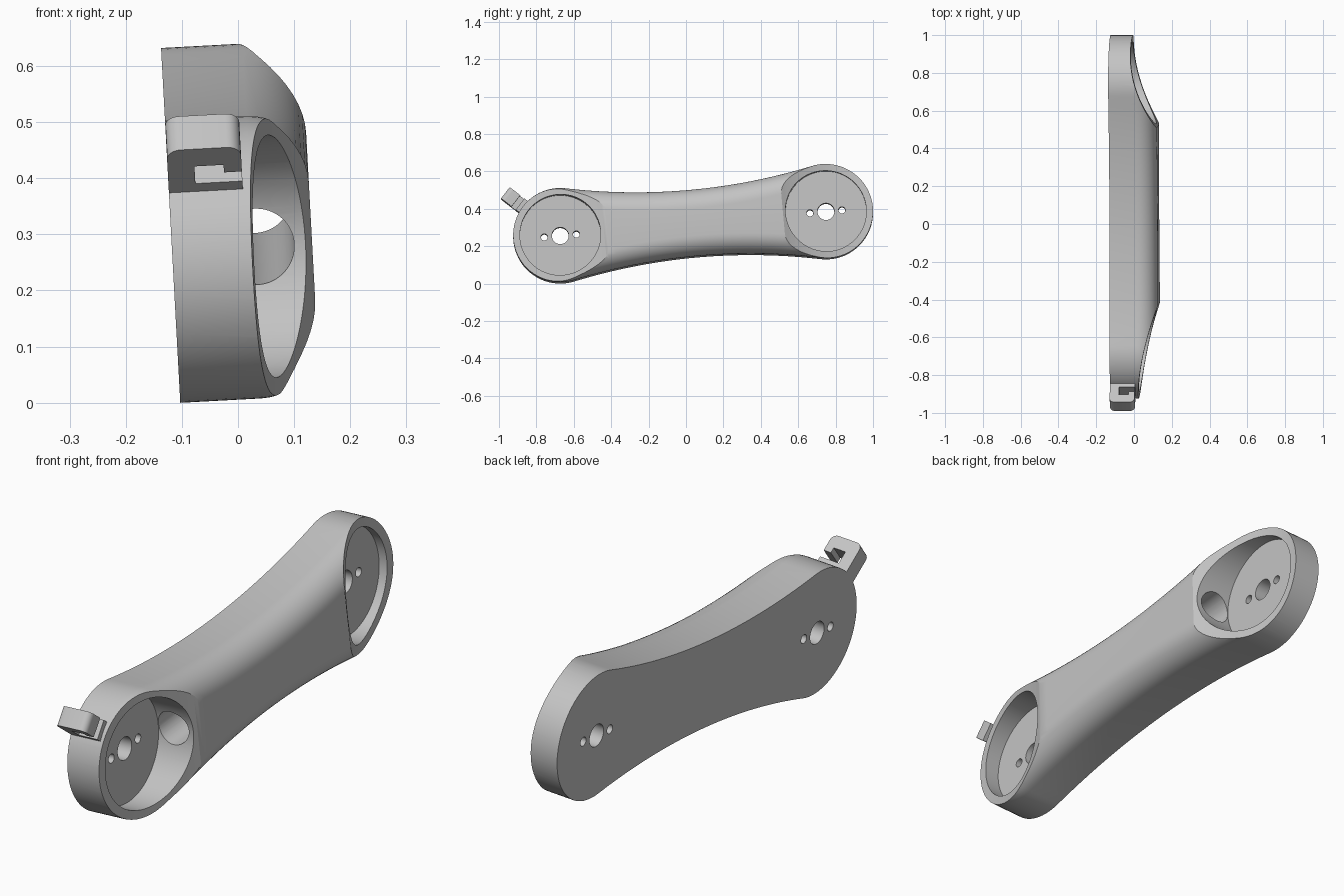
import bpy, bmesh, math
from mathutils import Matrix, Vector

cube = bpy.data.objects.get("Cube")
if cube:
    bpy.data.objects.remove(cube)

# Local frame: x = thickness from the flat back, y = along the arm, z = across it
HALF = 0.713        # arm centre to hub centre
HUB = 0.252         # hub radius
WAIST = 0.178       # half width at the middle
DEPTH = 0.25        # full thickness
FILLET = 0.105
FLOOR = 0.08        # pocket floor height
PLACE = (Matrix.Translation((-0.12, 0.038, 0.316))
         @ Matrix.Rotation(math.radians(-3.1), 4, 'Y')
         @ Matrix.Rotation(math.radians(5.2), 4, 'X'))

grey = bpy.data.materials.new("light_grey")
grey.use_nodes = True
colour = (0.55, 0.55, 0.55, 1)
grey.diffuse_color = colour
grey.node_tree.nodes["Principled BSDF"].inputs["Base Color"].default_value = colour


def make_object(name, bm, matrix=PLACE):
    bmesh.ops.recalc_face_normals(bm, faces=bm.faces)
    mesh = bpy.data.meshes.new(name)
    bm.to_mesh(mesh)
    bm.free()
    mesh.materials.append(grey)
    obj = bpy.data.objects.new(name, mesh)
    obj.matrix_world = matrix
    bpy.context.collection.objects.link(obj)
    return obj


def loft(rings):
    """Skin a stack of equal rings and cap both ends."""
    bm = bmesh.new()
    loops = [[bm.verts.new(p) for p in ring] for ring in rings]
    for a, b in zip(loops, loops[1:]):
        for i in range(len(a)):
            j = (i + 1) % len(a)
            bm.faces.new((a[i], a[j], b[j], b[i]))
    bm.faces.new(loops[0])
    bm.faces.new(loops[-1])
    return bm


def cylinder(start, end, radius, segments=64):
    start, end = Vector(start), Vector(end)
    axis = end - start
    matrix = Matrix.Translation((start + end) / 2) @ axis.to_track_quat('Z', 'Y').to_matrix().to_4x4()
    bm = bmesh.new()
    bmesh.ops.create_cone(bm, cap_ends=True, segments=segments, radius1=radius,
                          radius2=radius, depth=axis.length, matrix=matrix)
    return bm


def smooth(obj):
    bpy.ops.object.select_all(action='DESELECT')
    obj.select_set(True)
    bpy.context.view_layer.objects.active = obj
    bpy.ops.object.shade_smooth_by_angle(angle=math.radians(30))


# Arm outline: two hubs joined by concave arcs tangent to them
waist_radius = (HALF**2 + WAIST**2 - HUB**2) / (2 * (HUB - WAIST))
arc_centre = waist_radius + WAIST
tangent = math.atan2(HALF, arc_centre)


def outline(x, inset):
    r, big = HUB - inset, waist_radius + inset
    points = []
    for side in (1, -1):
        sweep = math.pi / 2 + (math.pi / 2 - (math.pi / 2 - tangent))
        for i in range(49):          # hub end
            a = -sweep + 2 * sweep * i / 48
            a *= 1
            points.append((x, side * (HALF + r * math.cos(a) * 1), side * r * math.sin(a)))
        for i in range(1, 32):       # concave flank
            a = tangent - 2 * tangent * i / 32
            points.append((x, side * big * math.sin(a), side * (arc_centre - big * math.cos(a))))
    return points


# The hub arcs stop where the flanks touch
sections = [outline(0, 0)]
for k in range(11):
    a = math.pi / 2 * k / 10
    sections.append(outline(DEPTH - FILLET + FILLET * math.sin(a), FILLET * (1 - math.cos(a))))
arm = make_object("arm_body", loft(sections))

cutters = []


def cutter(bm):
    obj = make_object("cutter", bm)
    obj.hide_render = True
    cutters.append(obj)


# Curved scoops that lower each hub, then pockets and bolt holes
for side, base, slope, bend in ((-1, 0.178, 0.216, 0.288), (1, 0.142, 0.29, 0.778)):
    steps = [-0.3 + 0.64 * i / 24 for i in range(25)]
    curve = [(base + slope * d + bend * d * d, side * (HALF - d)) for d in steps]
    curve += [(0.6, side * (HALF - steps[-1])), (0.6, side * (HALF + 0.3))]
    cutter(loft([[(x, y, z) for x, y in curve] for z in (-0.4, 0.4)]))
    cutter(cylinder((FLOOR, side * HALF, 0), (0.6, side * HALF, 0), 0.216, 96))
    for offset, radius in ((0, 0.045), (0.086, 0.018), (-0.086, 0.018)):
        y = side * HALF + offset
        cutter(cylinder((-0.1, y, 0), (0.12, y, 0), radius, 40))

# Cable tunnel between the two pockets
cutter(cylinder((0.15, -HALF, 0), (0.15, HALF, 0), 0.068))

for obj in cutters:
    mod = arm.modifiers.new("cut", 'BOOLEAN')
    mod.operation = 'DIFFERENCE'
    mod.solver = 'EXACT'
    mod.object = obj
bpy.context.view_layer.update()
graph = bpy.context.evaluated_depsgraph_get()
cut_mesh = bpy.data.meshes.new_from_object(arm.evaluated_get(graph))
arm.modifiers.clear()
arm.data = cut_mesh
for obj in cutters:
    bpy.data.objects.remove(obj)
smooth(arm)

# Cable clip: hooked profile (thickness, radius from hub) on the front hub
hook = [(0, 0.245), (0.132, 0.245), (0.132, 0.272), (0.048, 0.272), (0.048, 0.322),
        (0.1, 0.322), (0.1, 0.3), (0.132, 0.3), (0.132, 0.372), (0, 0.372)]
bm = loft([[(x, r, z) for x, r in hook] for z in (-0.038, 0.038)])
corners = [e for e in bm.edges
           if abs(e.verts[0].co.z - e.verts[1].co.z) > 0.05 and e.verts[0].co.y > 0.36]
bmesh.ops.bevel(bm, geom=corners, offset=0.025, segments=6, profile=0.5, affect='EDGES')
clip = make_object("cable_clip", bm,
                   PLACE @ Matrix.Translation((0, -HALF, 0)) @ Matrix.Rotation(math.radians(137), 4, 'X'))
smooth(clip)
